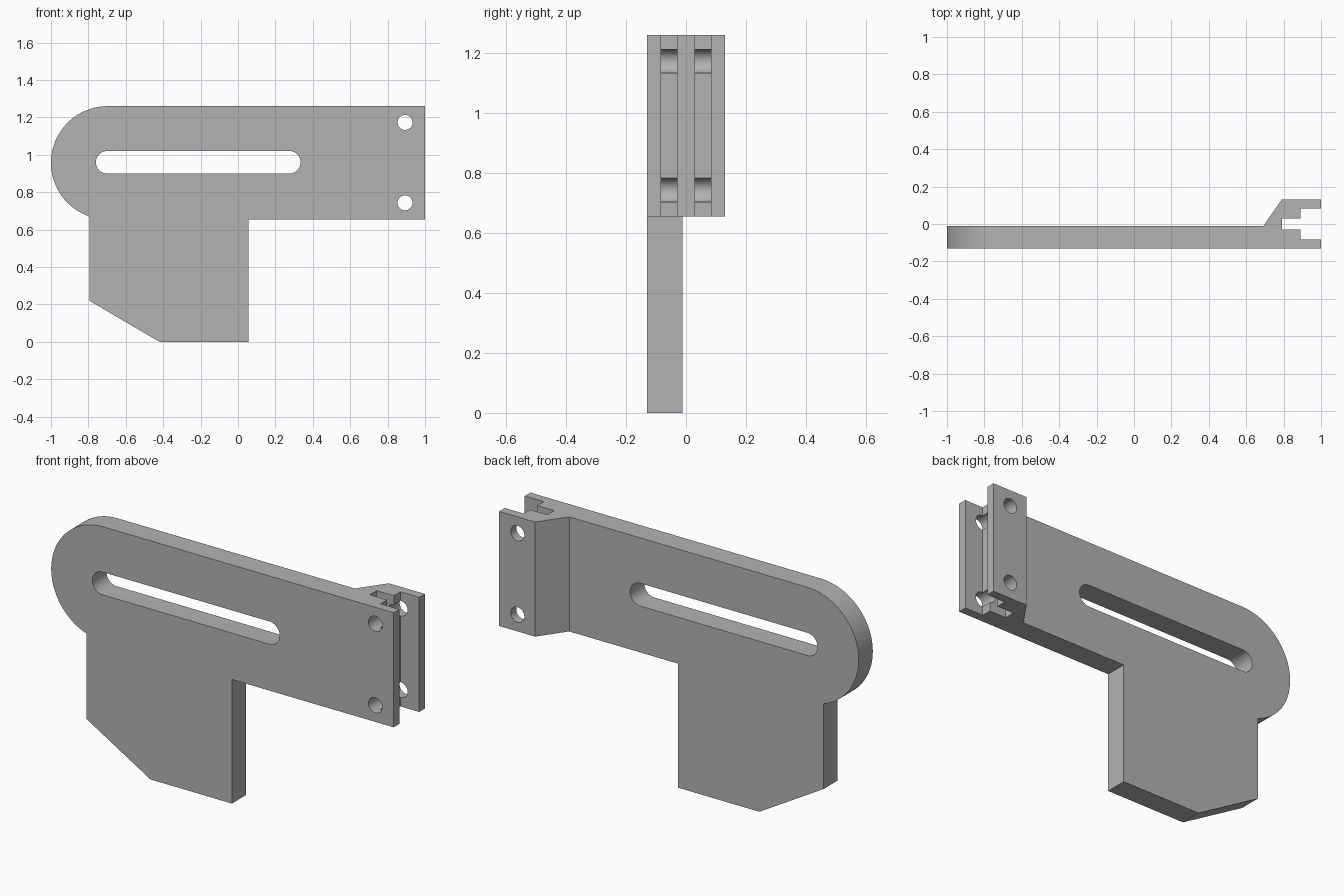
import bpy
import bmesh
from math import sin, cos, pi, radians, acos
from mathutils import Vector

cube = bpy.data.objects.get("Cube")
if cube:
    bpy.data.objects.remove(cube, do_unlink=True)

grey = bpy.data.materials.new("plain grey")
grey.use_nodes = True
colour = (0.45, 0.45, 0.45, 1)
grey.diffuse_color = colour
grey.node_tree.nodes["Principled BSDF"].inputs["Base Color"].default_value = colour


def arc(cx, cz, r, start, end, steps):
    """Points along an arc, angles in radians."""
    angles = [start + (end - start) * i / steps for i in range(steps + 1)]
    return [(cx + r * cos(a), cz + r * sin(a)) for a in angles]


def prism(name, points, axis, low, high):
    """Extrude a flat outline along y (outline in x, z) or z (outline in x, y)."""
    bm = bmesh.new()
    place = (lambda p: (p[0], low, p[1])) if axis == "y" else (lambda p: (p[0], p[1], low))
    face = bm.faces.new([bm.verts.new(place(p)) for p in points])
    out = bmesh.ops.extrude_face_region(bm, geom=[face])
    move = Vector((0, high - low, 0)) if axis == "y" else Vector((0, 0, high - low))
    bmesh.ops.translate(bm, vec=move, verts=[v for v in out["geom"] if isinstance(v, bmesh.types.BMVert)])
    bmesh.ops.recalc_face_normals(bm, faces=bm.faces)
    mesh = bpy.data.meshes.new(name)
    bm.to_mesh(mesh)
    bm.free()
    mesh.materials.append(grey)
    obj = bpy.data.objects.new(name, mesh)
    bpy.context.collection.objects.link(obj)
    return obj


def boolean(target, tool, operation):
    """Apply a boolean and discard the tool."""
    tool.hide_render = True
    mod = target.modifiers.new(tool.name, "BOOLEAN")
    mod.object, mod.operation, mod.solver = tool, operation, "EXACT"
    bpy.context.view_layer.objects.active = target
    bpy.ops.object.modifier_apply(modifier=mod.name)
    bpy.data.objects.remove(tool, do_unlink=True)


# Side outline: arm with a round end and a chamfered lower tab
TOP, ARM_BOTTOM, R = 1.26, 0.655, 0.303
TAB_X = -0.795
end_x, end_z = R - 1, TOP - R
round_end = arc(end_x, end_z, R, pi / 2, 2 * pi - acos((TAB_X - end_x) / R), 48)
outline = [(1, ARM_BOTTOM), (1, TOP)] + round_end + [
    (TAB_X, 0.22), (-0.42, 0), (0.055, 0), (0.055, ARM_BOTTOM)]
bracket = prism("bracket", outline, "y", -0.3, 0.3)

# Plan section: thin plate flaring into a stepped clamp
section = [(-1.1, -0.13), (1.0, -0.13), (1.0, -0.083), (0.89, -0.083),
           (0.89, -0.029), (0.79, -0.029), (0.79, 0.029), (0.89, 0.029),
           (0.89, 0.083), (1.0, 0.083), (1.0, 0.13), (0.79, 0.13),
           (0.69, -0.012), (-1.1, -0.012)]
# Stretch the plain ends so only the outline trims them
section = [(x + 0.1 if x == 1.0 else x, y) for x, y in section]
boolean(bracket, prism("plan_section", section, "z", -0.2, 1.5), "INTERSECT")

# Long adjustment slot
slot = arc(0.275, 0.96, 0.06, -pi / 2, pi / 2, 20) + arc(-0.70, 0.96, 0.06, pi / 2, 3 * pi / 2, 20)
boolean(bracket, prism("slot_cutter", slot, "y", -0.4, 0.4), "DIFFERENCE")

# Two bolt holes through the clamp
for z in (1.173, 0.743):
    hole = arc(0.893, z, 0.04, 0, 2 * pi, 36)[:-1]
    boolean(bracket, prism("bolt_hole_cutter", hole, "y", -0.4, 0.4), "DIFFERENCE")

# Smooth the curved walls, keep the edges crisp
bpy.ops.object.select_all(action="DESELECT")
bracket.select_set(True)
bpy.context.view_layer.objects.active = bracket
bpy.ops.object.shade_smooth_by_angle(angle=radians(30))
